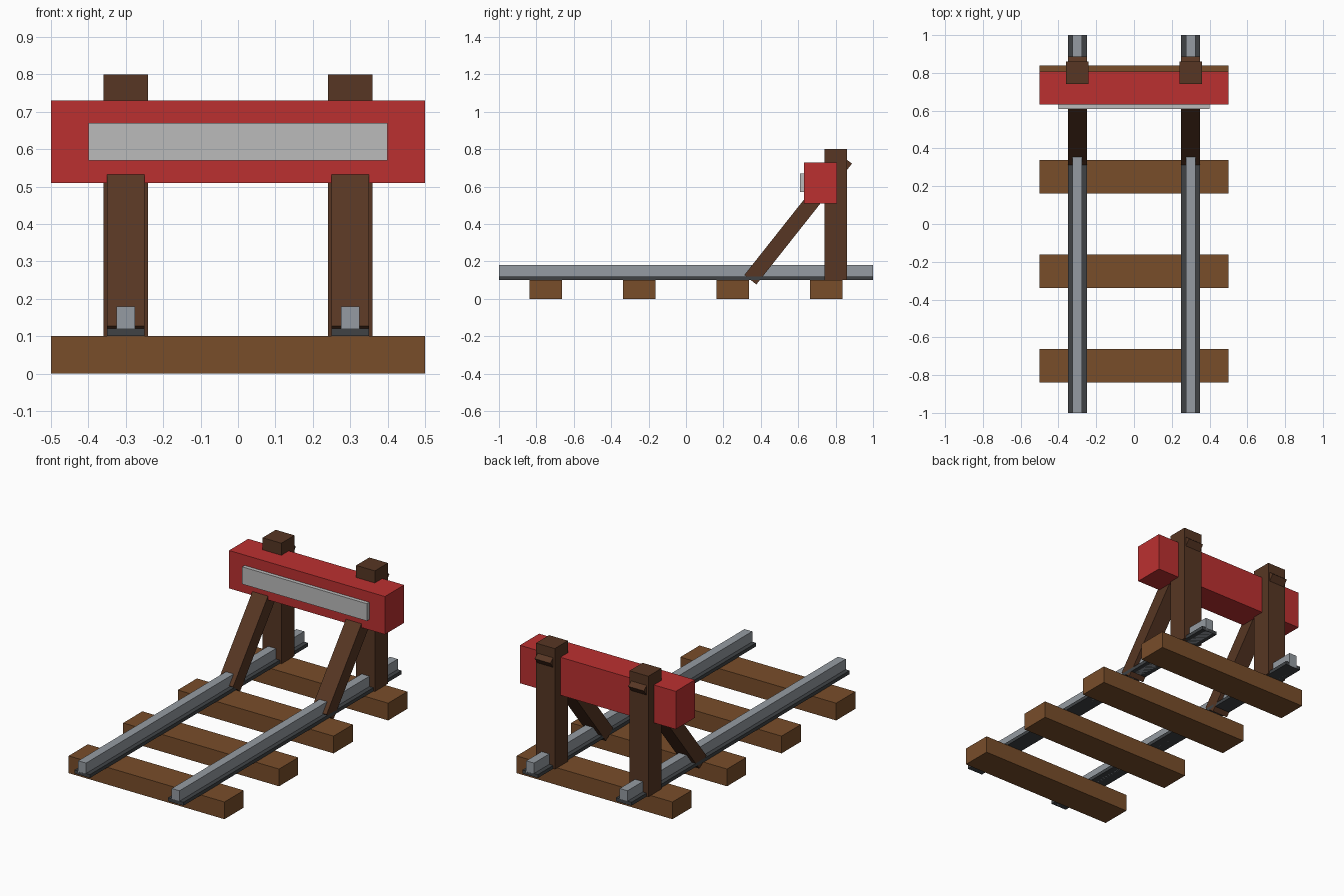
import bpy
from math import atan2, hypot

if "Cube" in bpy.data.objects:
    bpy.data.objects.remove(bpy.data.objects["Cube"])


def material(name, rgb):
    m = bpy.data.materials.new(name)
    m.diffuse_color = (*rgb, 1)
    m.use_nodes = True
    m.node_tree.nodes["Principled BSDF"].inputs["Base Color"].default_value = m.diffuse_color
    return m


SLEEPER = material("sleeper_wood", (0.19, 0.075, 0.023))
TIMBER = material("dark_timber", (0.095, 0.037, 0.017))
STEEL = material("rail_steel", (0.30, 0.33, 0.36))
DARK_STEEL = material("dark_steel", (0.05, 0.055, 0.06))
RED = material("red_paint", (0.50, 0.03, 0.03))
PLATE = material("plate_grey", (0.50, 0.50, 0.50))


def box(name, center, size, mat, tilt=0):
    bpy.ops.mesh.primitive_cube_add(size=1, location=center, rotation=(tilt, 0, 0))
    ob = bpy.context.object
    ob.name = name
    ob.scale = size
    ob.data.materials.append(mat)
    return ob


# Wooden sleepers
for i in range(4):
    box(f"sleeper_{i + 1}", (0, -0.75 + 0.5 * i, 0.05), (1, 0.176, 0.1), SLEEPER)

# Diagonal brace direction in the side plane
low, high = (0.344, 0.102), (0.855, 0.748)
dy, dz = high[0] - low[0], high[1] - low[1]
mid_y, mid_z = (low[0] + high[0]) / 2, (low[1] + high[1]) / 2

for side, s in (("left", -1), ("right", 1)):
    x = 0.3 * s
    # Rail: flat foot and narrow head
    box(f"rail_foot_{side}", (x, 0, 0.11), (0.1, 2, 0.02), DARK_STEEL)
    box(f"rail_head_{side}", (x, 0, 0.14), (0.05, 2, 0.08), STEEL)
    # Upright post and leaning brace
    box(f"post_{side}", (x, 0.8, 0.45), (0.12, 0.12, 0.7), TIMBER)
    box(f"brace_{side}", (x, mid_y, mid_z), (0.1, 0.082, hypot(dy, dz)),
        TIMBER, -atan2(dy, dz))

# Buffer beam and its striking plate
box("buffer_beam", (0, 0.72, 0.62), (1, 0.176, 0.22), RED)
box("striking_plate", (0, 0.625, 0.62), (0.8, 0.03, 0.1), PLATE)
